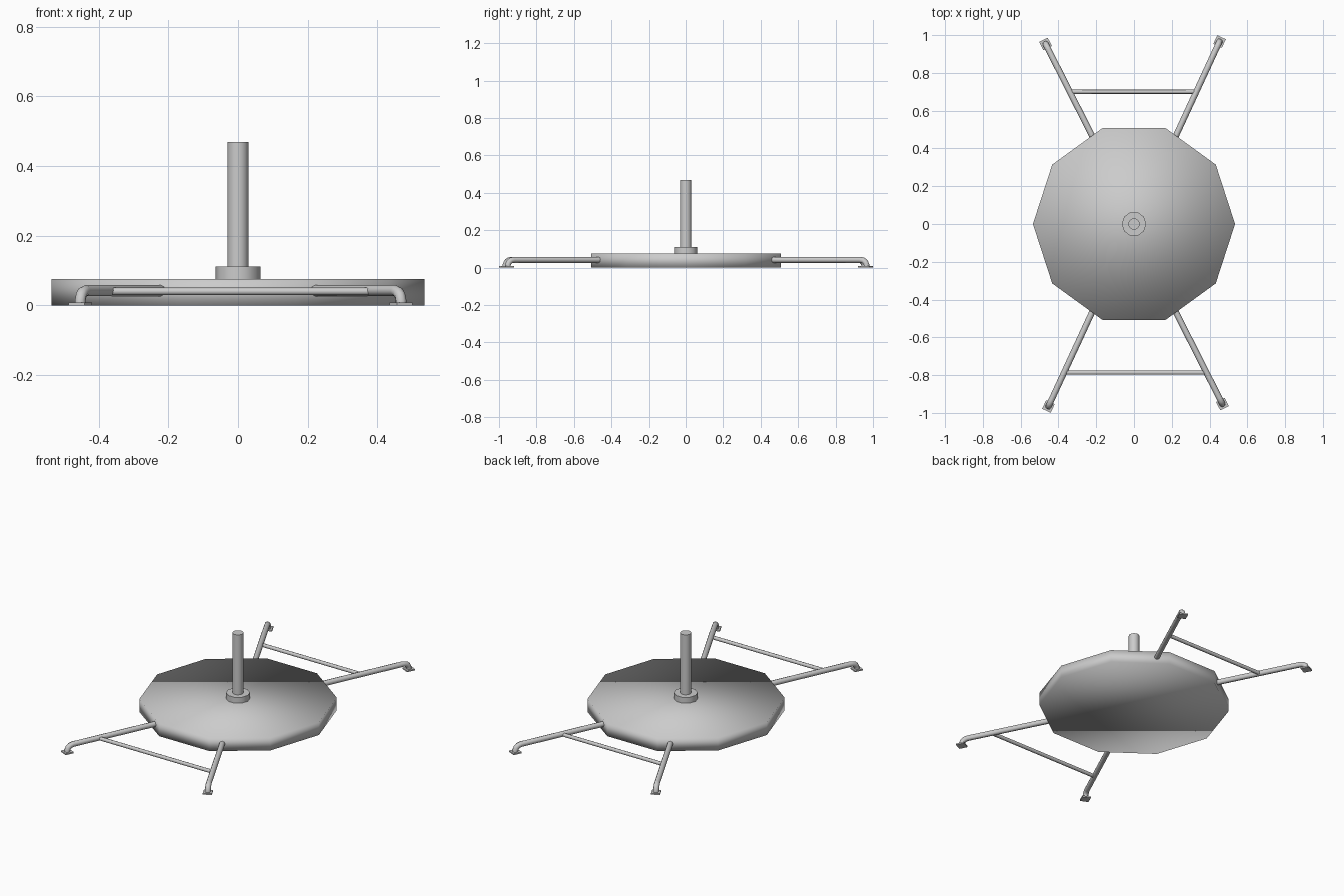
import bpy
from math import radians, atan2, pi
from mathutils import Vector

if "Cube" in bpy.data.objects:
    bpy.data.objects.remove(bpy.data.objects["Cube"])


def smooth(obj, angle):
    bpy.ops.object.select_all(action='DESELECT')
    obj.select_set(True)
    bpy.context.view_layer.objects.active = obj
    bpy.ops.object.shade_smooth_by_angle(angle=radians(angle))


def cylinder(name, sides, r, z0, z1, angle=50):
    bpy.ops.mesh.primitive_cylinder_add(vertices=sides, radius=r, depth=z1 - z0,
                                        location=(0, 0, (z0 + z1) / 2),
                                        rotation=(0, 0, pi / 2))
    obj = bpy.context.object
    obj.name = name
    bpy.ops.object.transform_apply(rotation=True)
    smooth(obj, angle)
    return obj


def tube(name, points, r):
    curve = bpy.data.curves.new(name, 'CURVE')
    curve.dimensions = '3D'
    curve.bevel_depth = r
    curve.bevel_resolution = 2
    curve.use_fill_caps = True
    spline = curve.splines.new('POLY')
    spline.points.add(len(points) - 1)
    for p, co in zip(spline.points, points):
        p.co = (*co, 1)
    obj = bpy.data.objects.new(name, curve)
    bpy.context.collection.objects.link(obj)
    bpy.ops.object.select_all(action='DESELECT')
    obj.select_set(True)
    bpy.context.view_layer.objects.active = obj
    bpy.ops.object.convert(target='MESH')
    smooth(bpy.context.object, 50)


LEG_Z, LEG_R = 0.042, 0.016


# Leg tube with a downturned elbow and a square foot plate
def leg(name, inner, foot):
    a, b = Vector(inner), Vector(foot)
    d = (b - a).normalized()
    path = [(*(a - d * 0.02), LEG_Z)]
    for back, z in ((0.036, LEG_Z), (0.018, 0.038), (0.006, 0.028), (0, 0.014), (0, 0.004)):
        path.append((*(b - d * back), z))
    tube(name, path, LEG_R)
    bpy.ops.mesh.primitive_cube_add(size=1, location=(*b, 0.004),
                                    rotation=(0, 0, atan2(d.y, d.x)))
    plate = bpy.context.object
    plate.name = name + "_foot_plate"
    plate.scale = (0.05, 0.05, 0.008)
    bpy.ops.object.transform_apply(scale=True, rotation=True)


# Ten-sided weight plate, collar and pole socket
cylinder("base_plate", 10, 0.535, 0, 0.076, 180)
cylinder("collar", 10, 0.065, 0.07, 0.111)
cylinder("pole", 16, 0.03, 0.076, 0.469)

# Two leg pairs, the back pair being the front pair turned half round
wide = ((0.222, -0.467), (0.468, -0.953))
narrow = ((-0.222, -0.467), (-0.453, -0.966))
for end, s, bar_y in (("front", 1, -0.787), ("back", -1, 0.70)):
    bar = []
    for side, (inner, foot) in (("right", wide), ("left", narrow)):
        a, b = Vector(inner) * s, Vector(foot) * s
        leg(f"{end}_{side}_leg", a, b)
        t = (bar_y - a.y) / (b.y - a.y)
        bar.append((*a.lerp(b, t), 0.04))
    # Cross bar tying the pair together
    tube(f"{end}_cross_bar", bar, 0.011)
